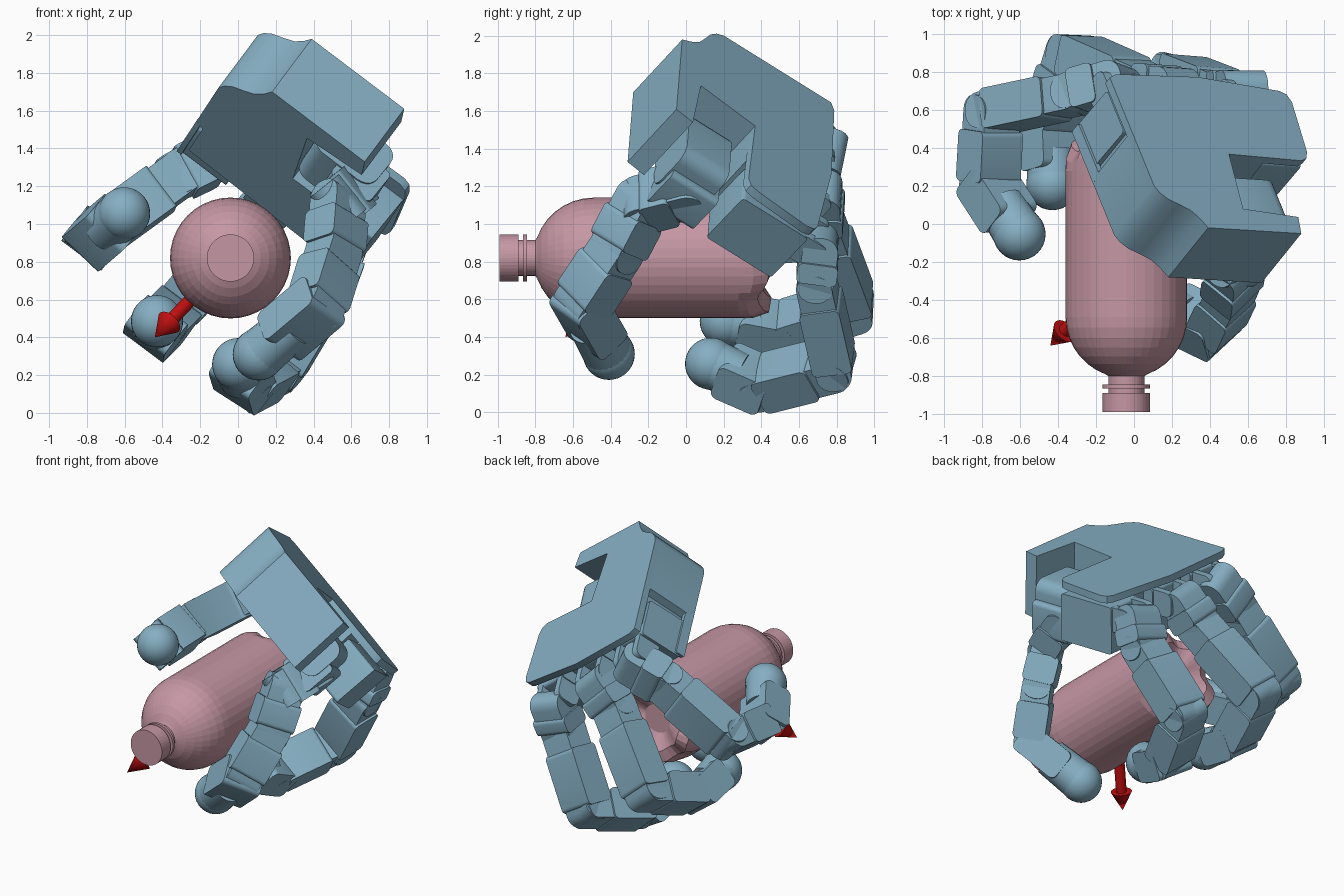
import bpy, bmesh, math
from mathutils import Vector, Matrix

if "Cube" in bpy.data.objects:
    bpy.data.objects.remove(bpy.data.objects["Cube"])

# Hand frame: S = finger direction, T = across the palm, N = out of the palm
O = Vector((0.39, -0.02, 1.98))
T = Vector((0.797, -0.049, -0.602)).normalized()
N = Vector((-0.48, -0.596, -0.642)).normalized()
S = T.cross(N).normalized()


def P(s, t, n):
    return O + S * s + T * t + N * n


def material(name, rgb):
    m = bpy.data.materials.new(name)
    m.diffuse_color = (*rgb, 1)
    m.use_nodes = True
    m.node_tree.nodes["Principled BSDF"].inputs["Base Color"].default_value = m.diffuse_color
    return m


BLUE = material("blue", (0.24, 0.43, 0.55))
PINK = material("pink", (0.56, 0.31, 0.37))
RED = material("red", (0.55, 0.005, 0.005))


def finish(name, bm, mat, smooth=False, angle=35):
    bmesh.ops.recalc_face_normals(bm, faces=bm.faces)
    me = bpy.data.meshes.new(name)
    bm.to_mesh(me)
    bm.free()
    ob = bpy.data.objects.new(name, me)
    bpy.context.collection.objects.link(ob)
    me.materials.append(mat)
    if smooth:
        bpy.ops.object.select_all(action='DESELECT')
        ob.select_set(True)
        bpy.context.view_layer.objects.active = ob
        bpy.ops.object.shade_smooth_by_angle(angle=math.radians(angle))
    return ob


def prism(name, points, depth, smooth=True):
    """Extrude a closed loop of world points along a vector."""
    bm = bmesh.new()
    f = bm.faces.new([bm.verts.new(p) for p in points])
    r = bmesh.ops.extrude_face_region(bm, geom=[f])
    bmesh.ops.translate(bm, vec=depth, verts=[g for g in r["geom"] if isinstance(g, bmesh.types.BMVert)])
    return finish(name, bm, BLUE, smooth)


def rounded_bar(name, a, b, lat, width, depth, r, ext=0.0):
    """Rounded rectangle from a to b, extruded sideways along lat."""
    u = (b - a).normalized()
    lat = (lat - u * lat.dot(u)).normalized()
    v = lat.cross(u)
    mid, hl, hd = (a + b) / 2, (b - a).length / 2 + ext, depth / 2
    pts = []
    for k, (su, sv) in enumerate([(1, 1), (-1, 1), (-1, -1), (1, -1)]):
        for j in range(6):
            w = math.radians(90 * k + 18 * j)
            pts.append(mid + u * (su * (hl - r) + r * math.cos(w)) + v * (sv * (hd - r) + r * math.sin(w)) - lat * width / 2)
    prism(name, pts, lat * width)


def rod(name, a, b, r1, r2, mat, seg=24):
    d = b - a
    bm = bmesh.new()
    bmesh.ops.create_cone(bm, cap_ends=True, segments=seg, radius1=r1, radius2=r2, depth=d.length,
                          matrix=Matrix.Translation((a + b) / 2) @ d.to_track_quat('Z', 'Y').to_matrix().to_4x4())
    finish(name, bm, mat, True)


def link(name, a, b, lat):
    # servo core and the wider bracket shell around it
    rounded_bar(name + "_core", a, b, lat, 0.235, 0.19, 0.085, 0.09)
    rounded_bar(name + "_bracket", a.lerp(b, 0.2), b, lat, 0.265, 0.215, 0.03, -0.02)


def fingertip(name, a, tip, lat):
    rounded_bar(name + "_end_link", a, a.lerp(tip, 0.55), lat, 0.265, 0.21, 0.04, 0.06)
    rod(name + "_tip_post", a.lerp(tip, 0.4), tip, 0.125, 0.135, BLUE)
    bm = bmesh.new()
    bmesh.ops.create_uvsphere(bm, u_segments=32, v_segments=18, radius=0.138, matrix=Matrix.Translation(tip))
    finish(name + "_tip_ball", bm, BLUE, True)


# Palm: flared outline with a thumb notch, as (across, along)
flare = [(-0.25, 0.26), (-0.23, 0.215), (-0.19, 0.175), (-0.13, 0.145), (-0.07, 0.11), (-0.03, 0.06), (0, 0)]
wrist = [(0.615, 0), (0.64, 0.11), (0.29, 0.142), (0.345, 0.504)]
plate = flare + wrist + [(0.82, 0.49), (0.86, 0.51), (0.88, 0.556), (0.915, 0.88), (0.9, 0.93), (0.86, 0.95),
                         (0.35, 1.01), (-0.2, 0.995), (-0.25, 0.97)]
block = flare + wrist + [(0.6, 0.5), (0.6, 0.88), (-0.2, 0.86), (-0.2, 0.64), (-0.25, 0.62)]
prism("palm_back_plate", [P(s, t, 0) for t, s in plate], N * 0.05)
prism("palm_block", [P(s, t, 0.05) for t, s in block], N * 0.386)
rounded_bar("palm_side_rail", P(0.6, -0.235, 0.4), P(0.94, -0.235, 0.4), T, 0.03, 0.07, 0.01)

# Knuckle servos at the far end of the palm: (across, width, start along)
for i, (t, w, s0) in enumerate([(-0.08, 0.3, 0.68), (0.32, 0.27, 0.7), (0.74, 0.27, 0.52)]):
    rounded_bar(f"knuckle_servo_{i}", P(s0, t, 0.25), P(0.95, t, 0.25), T, w, 0.33, 0.02)
    for k in (-0.1, 0.1):
        rounded_bar(f"knuckle_ear_{i}", P(0.9, t + k, 0.17), P(1.1, t + k, 0.17), T, 0.05, 0.17, 0.05)

# Three fingers: joints in the hand frame, last point is the tip
fingers = {
    "first_finger": [(1.08, -0.06, 0.17), (1.15, -0.17, 0.38), (1.38, -0.34, 0.86), (1.09, -0.33, 1.12), (0.76, -0.27, 1.10)],
    "middle_finger": [(1.08, 0.31, 0.17), (1.20, 0.28, 0.33), (1.68, 0.227, 0.70), (1.46, 0.21, 1.08), (1.2, 0.196, 1.21)],
    "last_finger": [(1.08, 0.76, 0.16), (1.17, 0.81, 0.32), (1.57, 0.85, 0.68), (1.36, 0.765, 1.08), (1.11, 0.68, 1.18)],
}
for name, joints in fingers.items():
    pts = [P(*j) for j in joints]
    for i in range(3):
        link(f"{name}_link_{i}", pts[i], pts[i + 1], T)
    fingertip(name, pts[3], pts[4], T)

# Thumb
rounded_bar("thumb_servo", P(0.31, 0.33, 0.28), P(0.31, 0.72, 0.28), S, 0.28, 0.3, 0.08)
rounded_bar("thumb_base", P(0.33, 0.5, 0.38), P(0.33, 0.76, 0.38), S, 0.3, 0.24, 0.03)
thumb_side = Vector((0.65, 0.62, -0.44))
k0, k1, k2, k3, tip = [Vector(p) for p in (
    (0.60, 0.0, 1.17), (0.53, -0.24, 1.11), (0.51, -0.37, 0.86), (0.42, -0.56, 0.57), (0.11, -0.41, 0.31))]
link("thumb_link_0", k0, k1, thumb_side)
link("thumb_link_1", k1, k2, thumb_side)
link("thumb_link_2", k2, k3, thumb_side)
fingertip("thumb", k3, tip, thumb_side)

# Bottle: lathe about y, with a five-lobed base
profile = [(0.125, -0.99), (0.125, -0.89), (0.095, -0.89), (0.095, -0.865), (0.125, -0.865), (0.125, -0.845),
           (0.095, -0.845), (0.095, -0.80)]
profile += [(0.32 * math.sin(math.radians(a)), -0.49 - 0.32 * math.cos(math.radians(a))) for a in range(20, 91, 10)]
profile += [(0.32, 0.28), (0.318, 0.34), (0.29, 0.41), (0.21, 0.43), (0.1, 0.38)]
SEG = 40
bm = bmesh.new()
rings = []
for i, (r, y) in enumerate(profile):
    lobe = {1: 0.04, 2: 0.05, 3: 0.03}.get(len(profile) - 1 - i, 0)
    ring = []
    for j in range(SEG):
        a = math.tau * j / SEG
        c = math.cos(5 * a + math.pi / 2)
        rr = r * (1 + lobe * min(c, 0) * 1.5)
        ring.append(bm.verts.new((-0.04 + rr * math.cos(a), y + lobe * c * 0.6, 0.82 + rr * math.sin(a))))
    rings.append(ring)
for p, q in zip(rings, rings[1:]):
    for j in range(SEG):
        bm.faces.new((p[j], p[(j + 1) % SEG], q[(j + 1) % SEG], q[j]))
bm.faces.new(rings[0])
bm.faces.new(rings[-1])
finish("bottle", bm, PINK)

# Arrow
tail, head = Vector((-0.04, -0.235, 0.82)), Vector((-0.44, -0.64, 0.40))
neck = head.lerp(tail, 0.19)
rod("arrow_shaft", tail, neck, 0.035, 0.035, RED)
rod("arrow_head", neck, head, 0.07, 0.0, RED)
